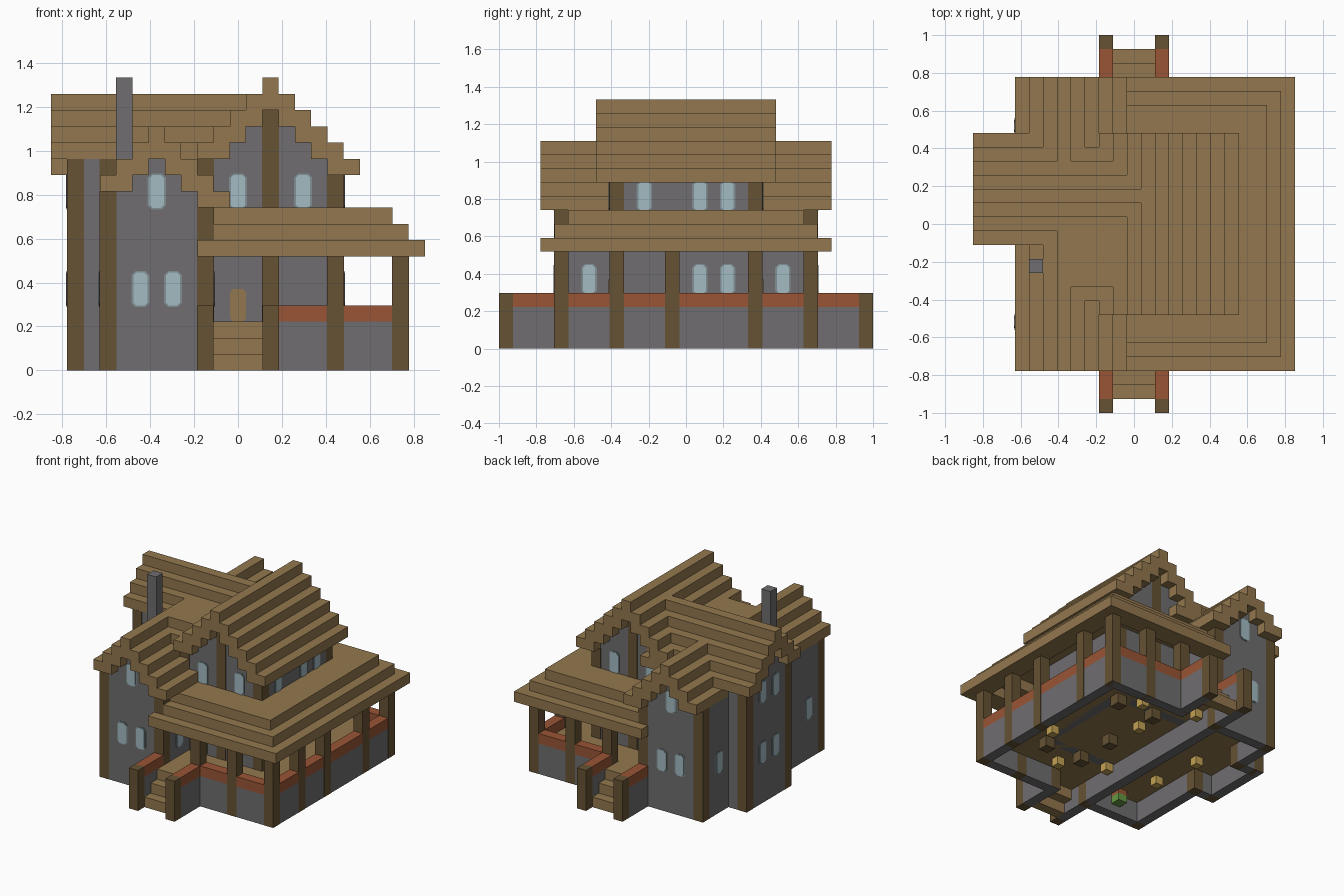
import bpy
import bmesh
from mathutils import Matrix, Vector

if "Cube" in bpy.data.objects:
    bpy.data.objects.remove(bpy.data.objects["Cube"])

U = 2 / 27                      # size of one block
ORIGIN = Vector((11.5, 13.5, 0))  # grid point that lies on the world origin


def material(name, r, g, b):
    m = bpy.data.materials.new(name)
    m.use_nodes = True
    m.diffuse_color = (r, g, b, 1)
    bsdf = next(n for n in m.node_tree.nodes if n.type == 'BSDF_PRINCIPLED')
    bsdf.inputs["Base Color"].default_value = (r, g, b, 1)
    return m


PLANK = material("plank brown", .29, .186, .077)
BEAM = material("dark timber", .133, .085, .034)
STONE = material("stone grey", .16, .155, .162)
BRICK = material("brick red", .32, .09, .035)
GLASS = material("pale glass", .36, .5, .54)
FRAME = material("window rim grey", .22, .28, .3)
GOLD = material("lamp yellow", .55, .36, .09)
LEAF = material("leaf green", .13, .31, .055)


def finish(name, bm, mat):
    mesh = bpy.data.meshes.new(name)
    bm.to_mesh(mesh)
    bm.free()
    mesh.materials.append(mat)
    obj = bpy.data.objects.new(name, mesh)
    bpy.context.collection.objects.link(obj)


def part(name, mat, boxes, grow=0):
    """Boxes are (x0, x1, y0, y1, z0, z1) in blocks; grow widens them sideways."""
    bm = bmesh.new()
    for x0, x1, y0, y1, z0, z1 in boxes:
        mid = Vector((x0 + x1, y0 + y1, z0 + z1)) / 2 - ORIGIN
        size = (x1 - x0 + grow, y1 - y0 + grow, z1 - z0, 1)
        bmesh.ops.create_cube(bm, size=1, matrix=Matrix.Translation(mid * U)
                              @ Matrix.Diagonal([s * U for s in size[:3]] + [1]))
    finish(name, bm, mat)


def both(boxes):
    """Repeat boxes at the front and the back."""
    return boxes + [(a, b, 27 - d, 27 - c, e, f) for a, b, c, d, e, f in boxes]


def turn(boxes):
    return [(c, d, a, b, e, f) for a, b, c, d, e, f in boxes]


def roof(c, k, lo, hi, low_steps, high_steps):
    """Stepped gable roof with its ridge in column c at level k."""
    boxes = [(c, c + 1, lo, hi, k, k + 1)]
    boxes += [(c - d, c - d + 2, lo, hi, k - d, k - d + 1) for d in range(1, low_steps + 1)]
    boxes += [(c + d - 1, c + d + 1, lo, hi, k - d, k - d + 1) for d in range(1, high_steps + 1)]
    return boxes


def gable(c, top, reach, lo, hi, z0=0):
    """Wall whose columns step down from column c."""
    return [(i, i + 1, lo, hi, z0, top - abs(i - c)) for i in range(c - reach, c + reach + 1)]


def plates(name, mat, spots, w, h, depth, cut):
    """Thin plates with cut corners; a spot is (axis, plane, side, centre, height)."""
    bm = bmesh.new()
    for axis, plane, side, mid, z in spots:
        verts = []
        for sx in (-1, 1):
            for sz in (-1, 1):
                for p, q in ((w / 2 - cut, h / 2), (w / 2, h / 2 - cut)):
                    for off in (-.01, depth):
                        a, b = mid + sx * p, plane + side * off
                        v = Vector((b, a, z + sz * q) if axis == "x" else (a, b, z + sz * q))
                        verts.append(bm.verts.new((v - ORIGIN) * U))
        bmesh.ops.convex_hull(bm, input=verts)
    bmesh.ops.recalc_face_normals(bm, faces=bm.faces)
    finish(name, bm, mat)


# Roofs
part("main_roof", PLANK, roof(13, 17, 7, 20, 4, 5))
part("cottage_roof", PLANK, roof(6, 14, 3, 24, 3, 4))
part("wing_roof", PLANK, turn(roof(15, 16, 0, 12, 3, 4)))
part("roof_valley", PLANK, [(6, 12, 9, 18, 14, 15), (8, 9, 8, 19, 13, 14)])
part("porch_roof", PLANK, both([(9, 23, 3, 5, 7, 8), (10, 22, 4, 6, 8, 9)])
     + [(21, 23, 5, 22, 7, 8), (20, 22, 6, 21, 8, 9), (10, 21, 5, 22, 9, 10)])
part("chimney", STONE, [(4, 5, 10, 11, 11, 18)])

# Stone walls
part("cottage_walls", STONE, both(gable(6, 13, 3, 4, 5))
     + [(3, 4, 5, 12, 0, 11), (3, 4, 19, 22, 0, 11), (9, 10, 5, 22, 0, 10)])
part("wing_walls", STONE, turn(gable(15, 15, 3, 1, 2))
     + [(2, 4, 12, 13, 0, 13), (2, 4, 18, 19, 0, 12)])
part("main_walls", STONE, both(gable(13, 16, 4, 8, 9, 2)) + [(17, 18, 9, 18, 2, 12)])
part("porch_walls", STONE, both([(13, 21, 4, 5, 0, 3), (9, 10, 1, 4, 0, 3), (13, 14, 1, 4, 0, 3)])
     + [(21, 22, 4, 23, 0, 3)])

# Brick rails on the porch and the steps
part("porch_rails", BRICK, both([(14, 22, 4, 5, 3, 4), (9, 10, 1, 4, 3, 4), (13, 14, 1, 4, 3, 4)])
     + [(21, 22, 5, 22, 3, 4)])

# Dark timber posts
part("stair_posts", BEAM, both([(x, x + 1, 0, 1, 0, 4) for x in (9, 13)]))
part("porch_posts", BEAM, both([(x, x + 1, 4, 5, 0, 7) for x in (13, 17, 21)])
     + [(21, 22, y, y + 1, 0, 7) for y in (8, 12, 18)], .03)
part("cottage_posts", BEAM, both([(3, 4, 4, 5, 0, 11), (9, 10, 4, 5, 0, 10)]), .03)
part("wing_posts", BEAM, [(1, 2, 12, 13, 0, 13), (1, 2, 18, 19, 0, 12),
                          (3, 4, 12, 13, 0, 13), (3, 4, 18, 19, 0, 12)], .03)
part("main_posts", BEAM, both([(9, 10, 8, 9, 2, 13), (13, 14, 8, 9, 1, 16),
                               (17, 18, 8, 9, 1, 12)]), .03)

# Floor and steps
part("floor", PLANK, [(4, 21, 5, 22, 2, 3), (2, 4, 13, 18, 2, 3)])
part("steps", PLANK, both([(10, 13, s, s + 1, s - 1, s) for s in (1, 2, 3)]
                          + [(10, 13, 4, 5, 2, 3)]))

# Things hanging below the floor
part("under_lamps", GOLD, [(x - .4, x + .4, y - .4, y + .4, 1.2, 2) for x, y in (
    (15.5, 19.5), (10.5, 21), (18.5, 10.5), (13, 16), (14.5, 6.5), (10.5, 8.5), (5, 14.5), (5.5, 9.5))])
part("under_posts", BEAM, [(x, x + 1, y, y + 1, 1, 2) for x, y in ((9, 19), (13, 12), (9, 14))])
part("planters", BRICK, both([(6, 7, 5, 6, 1.5, 2)]))
part("plants", LEAF, both([(6, 7, 5, 6, .8, 1.5)]))

# Windows and doors
LOW, HIGH = 5, 11
front = [(5.5, 4, LOW), (7.5, 4, LOW), (6.5, 4, HIGH), (11.5, 8, HIGH), (15.5, 8, HIGH)]
windows = []
for x, y, z in front:
    windows += [("y", y, -1, x, z), ("y", 27 - y, 1, x, z)]
for y in (6.5, 20.5):
    windows += [("x", 3, -1, y, LOW), ("x", 10, 1, y, LOW)]
for y in (14.5, 16.5):
    for z in (LOW, HIGH):
        windows += [("x", 1, -1, y, z), ("x", 18, 1, y, z)]
windows.append(("x", 18, 1, 10.5, HIGH))
plates("window_rims", FRAME, windows, 1.12, 2.2, .04, .25)
plates("window_panes", GLASS, windows, .88, 2.05, .08, .2)
plates("doors", PLANK, [("y", 8, -1, 11.5, 4), ("y", 19, 1, 11.5, 4)], 1, 2, .08, .2)
